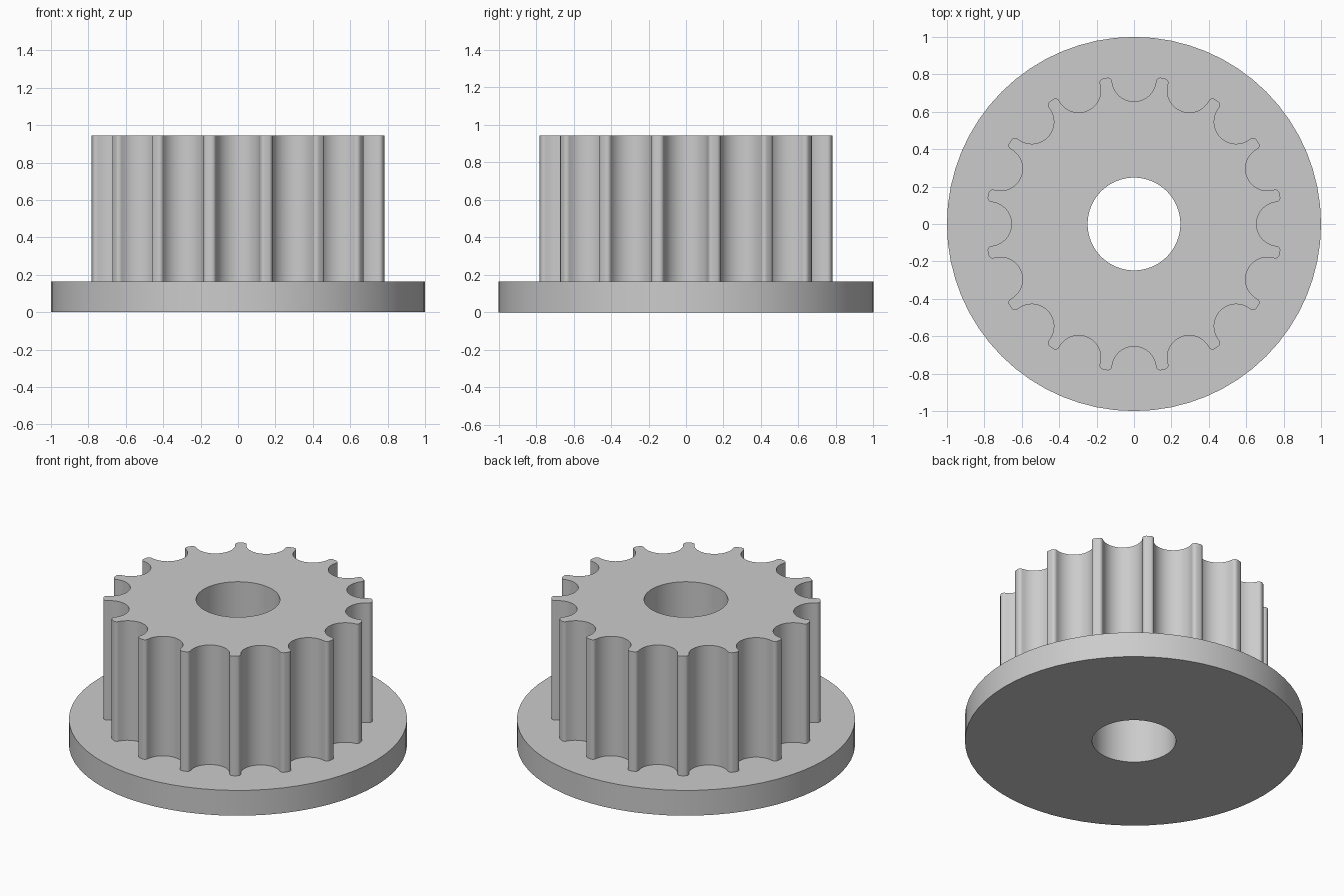
import bpy
import bmesh
from math import asin, cos, sin, pi, tau, radians
from mathutils import Matrix, Vector

if "Cube" in bpy.data.objects:
    bpy.data.objects.remove(bpy.data.objects["Cube"])

TEETH = 16
FLANGE_R, BORE_R, TIP_R = 1.0, 0.248, 0.795
FLANGE_TOP, HUB_TOP = 0.165, 0.945
GROOVE_R, FILLET_R = 0.118, 0.022

grey = bpy.data.materials.new("plain grey")
grey.use_nodes = True
colour = (0.6, 0.6, 0.6, 1)
grey.diffuse_color = colour
grey.node_tree.nodes["Principled BSDF"].inputs["Base Color"].default_value = colour


def arc(centre, radius, start, end, steps):
    return [centre + radius * Vector((cos(a), sin(a)))
            for a in (start + (end - start) * i / steps for i in range(steps + 1))]


def circle(radius, steps):
    return arc(Vector((0, 0)), radius, 0, tau, steps)[:-1]


def tooth_outline():
    """Round grooves joined to the tooth tips by small fillets."""
    pitch = TIP_R - FILLET_R
    swing = 2 * asin((GROOVE_R + FILLET_R) / (2 * pitch))
    meet = pi / 2 + swing / 2
    groove = Vector((pitch, 0))
    fillet = pitch * Vector((cos(swing), sin(swing)))
    half = arc(groove, GROOVE_R, pi, meet, 10)
    half += arc(fillet, FILLET_R, meet - pi, swing, 5)[1:]
    full = [Vector((p.x, -p.y)) for p in reversed(half[1:])] + half
    return [Matrix.Rotation(tau * k / TEETH, 2) @ p
            for k in range(TEETH) for p in full]


def ring(bm, outline, z):
    return [bm.verts.new((p.x, p.y, z)) for p in outline]


def wall(bm, low, high, outward=True):
    n = len(low)
    for i in range(n):
        j = (i + 1) % n
        quad = [low[i], low[j], high[j], high[i]]
        bm.faces.new(quad if outward else quad[::-1])


def cap(bm, outer, inner, up):
    """Flat face between two rings."""
    edges = []
    for loop in (outer, inner):
        for a, b in zip(loop, loop[1:] + loop[:1]):
            edges.append(bm.edges.get((a, b)) or bm.edges.new((a, b)))
    result = bmesh.ops.triangle_fill(bm, edges=edges, use_beauty=True, normal=(0, 0, up))
    for face in result["geom"]:
        if isinstance(face, bmesh.types.BMFace):
            face.normal_update()
            if face.normal.z * up < 0:
                face.normal_flip()


def finish(bm, name):
    mesh = bpy.data.meshes.new(name)
    bm.to_mesh(mesh)
    bm.free()
    mesh.materials.append(grey)
    obj = bpy.data.objects.new(name, mesh)
    bpy.context.collection.objects.link(obj)
    bpy.ops.object.select_all(action="DESELECT")
    obj.select_set(True)
    bpy.context.view_layer.objects.active = obj
    bpy.ops.object.shade_smooth_by_angle(angle=radians(35))


rim, bore, teeth = circle(FLANGE_R, 64), circle(BORE_R, 64), tooth_outline()

# Flange: disc with the bore, its top open where the hub stands
bm = bmesh.new()
rim_low, rim_high = ring(bm, rim, 0), ring(bm, rim, FLANGE_TOP)
bore_low, bore_high = ring(bm, bore, 0), ring(bm, bore, FLANGE_TOP)
wall(bm, rim_low, rim_high)
wall(bm, bore_low, bore_high, outward=False)
cap(bm, rim_low, bore_low, -1)
cap(bm, rim_high, ring(bm, teeth, FLANGE_TOP), 1)
finish(bm, "flange")

# Toothed hub: grooved wall, top face and upper bore
bm = bmesh.new()
tooth_low, tooth_high = ring(bm, teeth, FLANGE_TOP), ring(bm, teeth, HUB_TOP)
bore_low, bore_high = ring(bm, bore, FLANGE_TOP), ring(bm, bore, HUB_TOP)
wall(bm, tooth_low, tooth_high)
wall(bm, bore_low, bore_high, outward=False)
cap(bm, tooth_high, bore_high, 1)
finish(bm, "toothed_hub")
